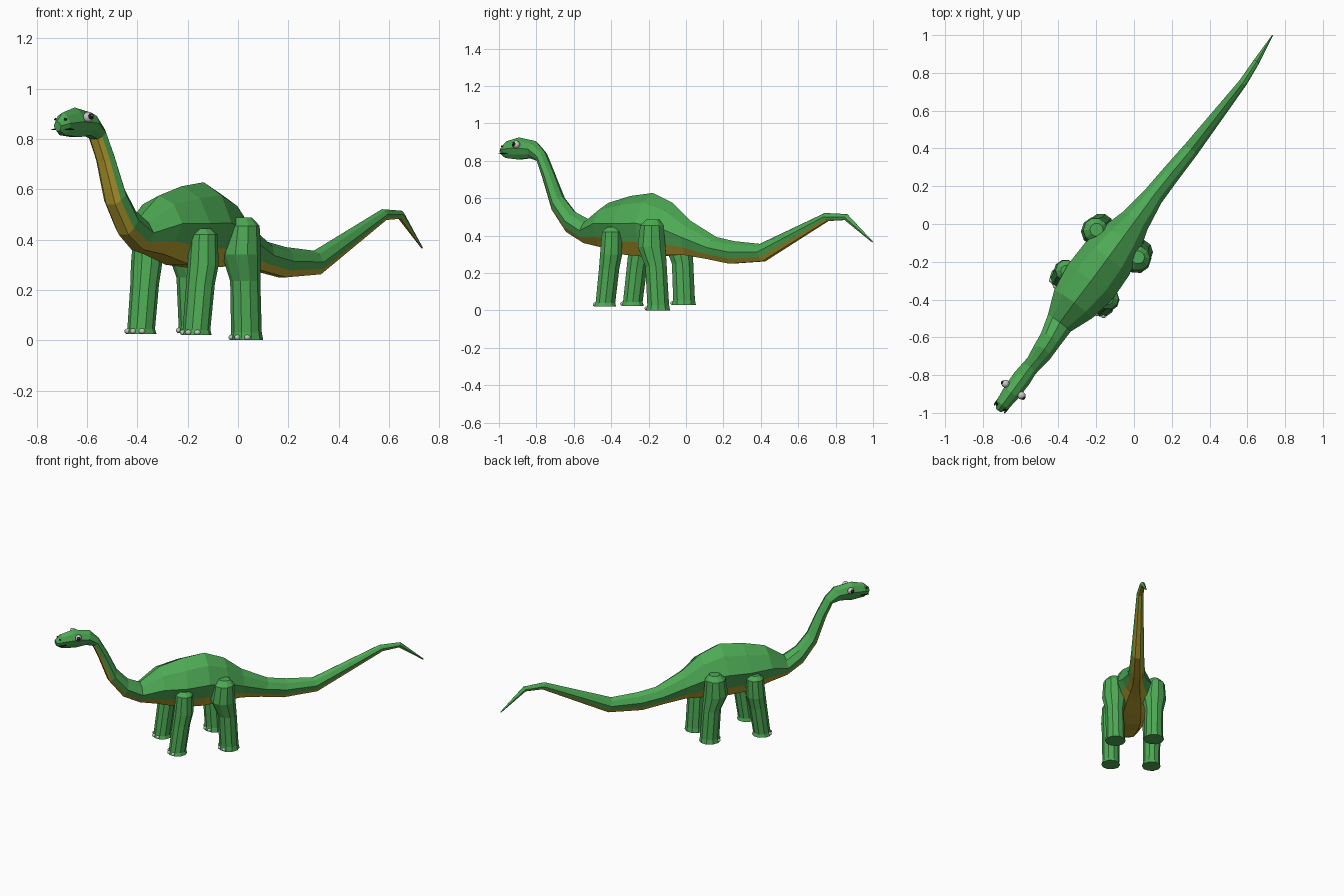
import bpy, bmesh, math
from mathutils import Vector, Matrix

if "Cube" in bpy.data.objects:
    bpy.data.objects.remove(bpy.data.objects["Cube"])

K = 0.806                       # world y per unit of body length
TURN = -math.acos(K)            # the animal stands diagonally on the grid


def mat(name, rgb):
    m = bpy.data.materials.new(name)
    m.diffuse_color = (*rgb, 1)
    m.use_nodes = True
    m.node_tree.nodes["Principled BSDF"].inputs["Base Color"].default_value = m.diffuse_color
    return m


GREEN = mat("green_skin", (0.075, 0.40, 0.09))
YELLOW = mat("yellow_belly", (0.50, 0.37, 0.03))
WHITE = mat("eye_white", (0.65, 0.62, 0.65))
BLACK = mat("dark", (0.01, 0.01, 0.01))
NAIL = mat("nail", (0.45, 0.6, 0.42))


def finish(name, bm, mats, smooth=False):
    bmesh.ops.recalc_face_normals(bm, faces=bm.faces[:])
    for f in bm.faces:
        f.smooth = smooth
    me = bpy.data.meshes.new(name)
    bm.to_mesh(me)
    bm.free()
    for m in mats:
        me.materials.append(m)
    ob = bpy.data.objects.new(name, me)
    ob.rotation_euler.z = TURN
    bpy.context.collection.objects.link(ob)
    return ob


def loft(name, rings, mats, second=()):
    """Skin a list of point rings; strips listed in second get material 1."""
    bm = bmesh.new()
    vs = [[bm.verts.new(p) for p in r] for r in rings]
    n = len(vs[0])
    for a, b in zip(vs, vs[1:]):
        for i in range(n):
            j = (i + 1) % n
            f = bm.faces.new((a[i], a[j], b[j], b[i]))
            f.material_index = 1 if i in second and a not in vs[:4] else 0
    bm.faces.new(vs[0])
    bm.faces.new(vs[-1])
    return finish(name, bm, mats)


def ball(name, pos, scale, m, smooth=True):
    bm = bmesh.new()
    mx = Matrix.Translation(pos) @ Matrix.Diagonal((*scale, 1))
    bmesh.ops.create_uvsphere(bm, u_segments=12, v_segments=8, radius=1, matrix=mx)
    return finish(name, bm, [m], smooth)


# Body from nose to tail: top y, top z, bottom y, bottom z, half width, side shift
stations = [
    (-.985, .87, -.98, .832, .018, .005),
    (-.955, .905, -.955, .815, .038, .005),
    (-.89, .925, -.885, .807, .048, .005),
    (-.80, .905, -.825, .815, .05, .005),
    (-.752, .845, -.785, .80, .045, .005),
    (-.705, .74, -.752, .71, .045, .01),
    (-.655, .61, -.70, .54, .055, .01),
    (-.595, .53, -.625, .42, .06, .005),
    (-.525, .487, -.535, .36, .075, -.008),
    (-.42, .575, -.44, .34, .125, -.008),
    (-.30, .612, -.32, .30, .15, -.005),
    (-.18, .628, -.20, .288, .145, -.005),
    (-.075, .575, -.08, .295, .115, -.005),
    (.02, .48, .01, .295, .08, -.005),
    (.16, .392, .12, .275, .056, -.005),
    (.26, .37, .24, .25, .05, 0),
    (.40, .356, .42, .262, .042, .01),
    (.755, .521, .77, .478, .022, .022),
    (.87, .515, .86, .483, .017, .014),
    (1.0, .368, .995, .364, .003, 0),
]
half = [(.62, .70), (1, .05), (.76, -.55), (.40, -1)]
section = [(0, 1)] + half + [(-a, b) for a, b in reversed(half)]
rings = []
for yt, zt, yb, zb, w, dx in stations:
    top, bot = Vector((dx, yt / K, zt)), Vector((dx, yb / K, zb))
    mid, up = (top + bot) / 2, (top - bot) / 2
    rings.append([mid + up * b + Vector((w * a, 0, 0)) for a, b in section])
loft("body", rings, [GREEN, YELLOW], (3, 4, 5))

# Legs: along body, sideways, height, radius
front = [(-.40, .132, .445, .03), (-.40, .135, .42, .055), (-.405, .135, .30, .062),
         (-.42, .133, .22, .057), (-.445, .132, .04, .055), (-.445, .132, .02, .061)]
rear = [(-.13, .132, .487, .035), (-.135, .135, .455, .065), (-.14, .13, .34, .078),
        (-.112, .128, .235, .06), (-.10, .125, .03, .061), (-.10, .125, .0, .067)]
for label, path, lift in (("front", front, .005), ("rear", rear, .028)):
    for side, sx in (("right", 1), ("left", -1)):
        shift = -.01
        legs = []
        for s, p, z, r in path:
            if sx < 0:                       # left feet rest slightly higher
                z += lift * (1 - z / .5)
                s -= .012
            legs.append([(p * sx + shift + r * math.cos(t * math.tau / 10),
                          s + r * math.sin(t * math.tau / 10), z) for t in range(10)])
        loft(f"{label}_{side}_leg", legs, [GREEN])
        # Toenails along the front edge of the foot
        for k, a in enumerate((-130, -90, -50)):
            t = math.radians(a)
            ball(f"{label}_{side}_toenail_{k + 1}",
                 (p * sx + shift + .9 * r * math.cos(t), s + .9 * r * math.sin(t), z + .011),
                 (.013, .013, .011), NAIL)

# Eyes, pupils, glints, nostrils and mouth corners
for side, sx in (("right", 1), ("left", -1)):
    c = Vector((.005 + sx * .053, -.874 / K, .887))
    ball(f"{side}_eye", c, (.021, .021, .021), WHITE)
    ball(f"{side}_pupil", c + Vector((sx * .014, -.003, .002)), (.010, .013, .013), BLACK)
    ball(f"{side}_eye_glint", c + Vector((sx * .022, -.006, .006)), (.003, .004, .004), WHITE)
    ball(f"{side}_nostril", (.005 + sx * .024, -.966 / K, .878), (.006, .008, .005), BLACK)
    ball(f"{side}_mouth_line", (.005 + sx * .034, -.955 / K, .838), (.006, .03, .003), BLACK)
